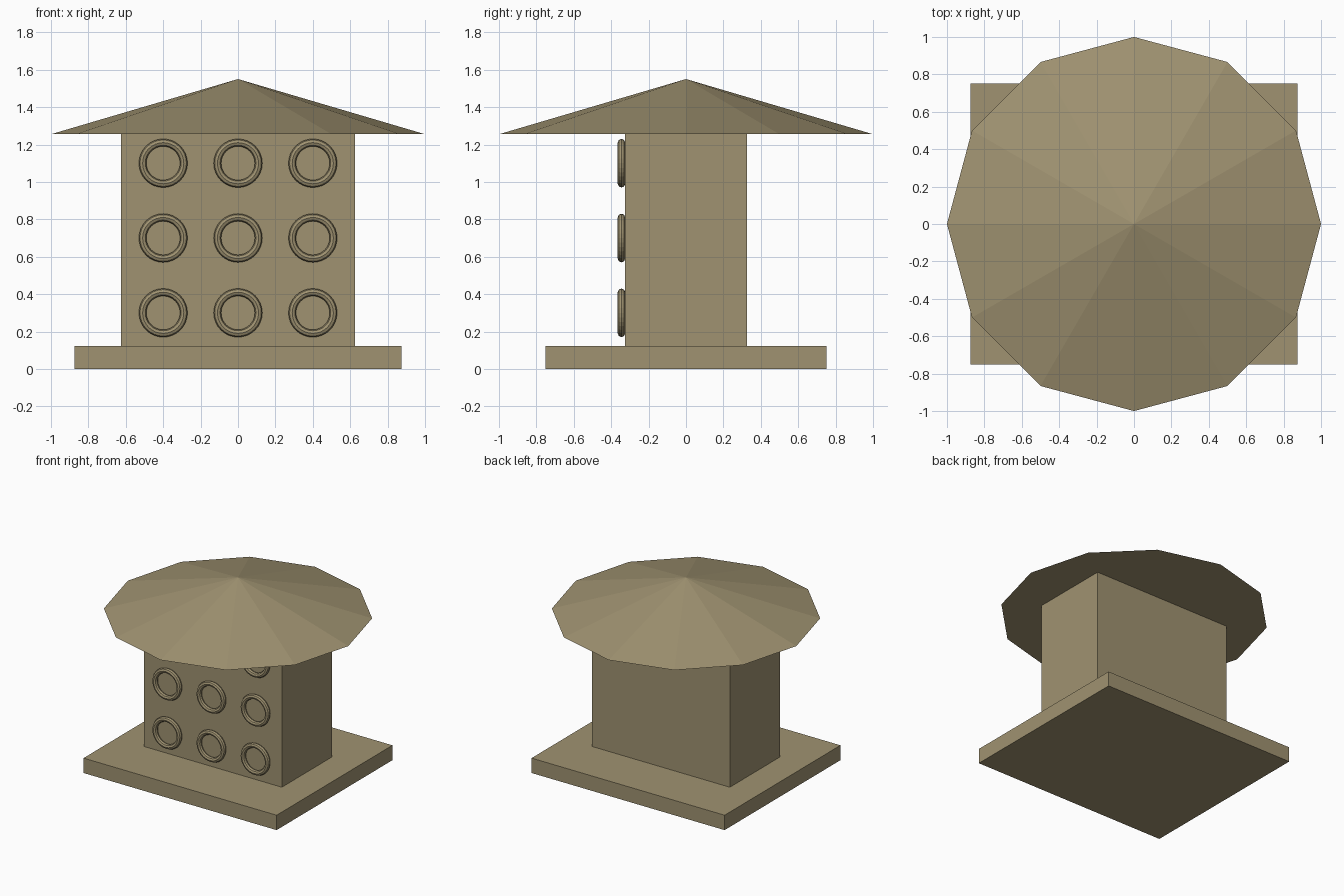
import bpy, math

if "Cube" in bpy.data.objects:
    bpy.data.objects.remove(bpy.data.objects["Cube"])

mat = bpy.data.materials.new("tan_stone")
mat.diffuse_color = (0.35, 0.29, 0.165, 1.0)
mat.use_nodes = True
mat.node_tree.nodes["Principled BSDF"].inputs["Base Color"].default_value = mat.diffuse_color


def finish(name):
    ob = bpy.context.object
    ob.name = name
    ob.data.materials.append(mat)
    return ob


def box(name, size, z0):
    bpy.ops.mesh.primitive_cube_add(size=1, location=(0, 0, z0 + size[2] / 2))
    bpy.context.object.scale = size
    bpy.ops.object.transform_apply(location=False, rotation=False, scale=True)
    return finish(name)


# Base slab and main body
box("base_slab", (1.75, 1.5, 0.122), 0)
box("body", (1.25, 0.65, 1.133), 0.122)

# Twelve-sided conical roof
Z0, Z1 = 1.255, 1.55
bpy.ops.mesh.primitive_cone_add(vertices=12, radius1=1, radius2=0, depth=Z1 - Z0,
                                location=(0, 0, (Z0 + Z1) / 2))
finish("roof")

# Three by three grid of rings on the front
for row in range(3):
    for col in range(3):
        bpy.ops.mesh.primitive_torus_add(
            major_segments=32, minor_segments=8, major_radius=0.11, minor_radius=0.02,
            location=((col - 1) * 0.4, -0.345, 0.3 + row * 0.4),
            rotation=(math.pi / 2, 0, 0))
        finish(f"ring_{row + 1}_{col + 1}")
